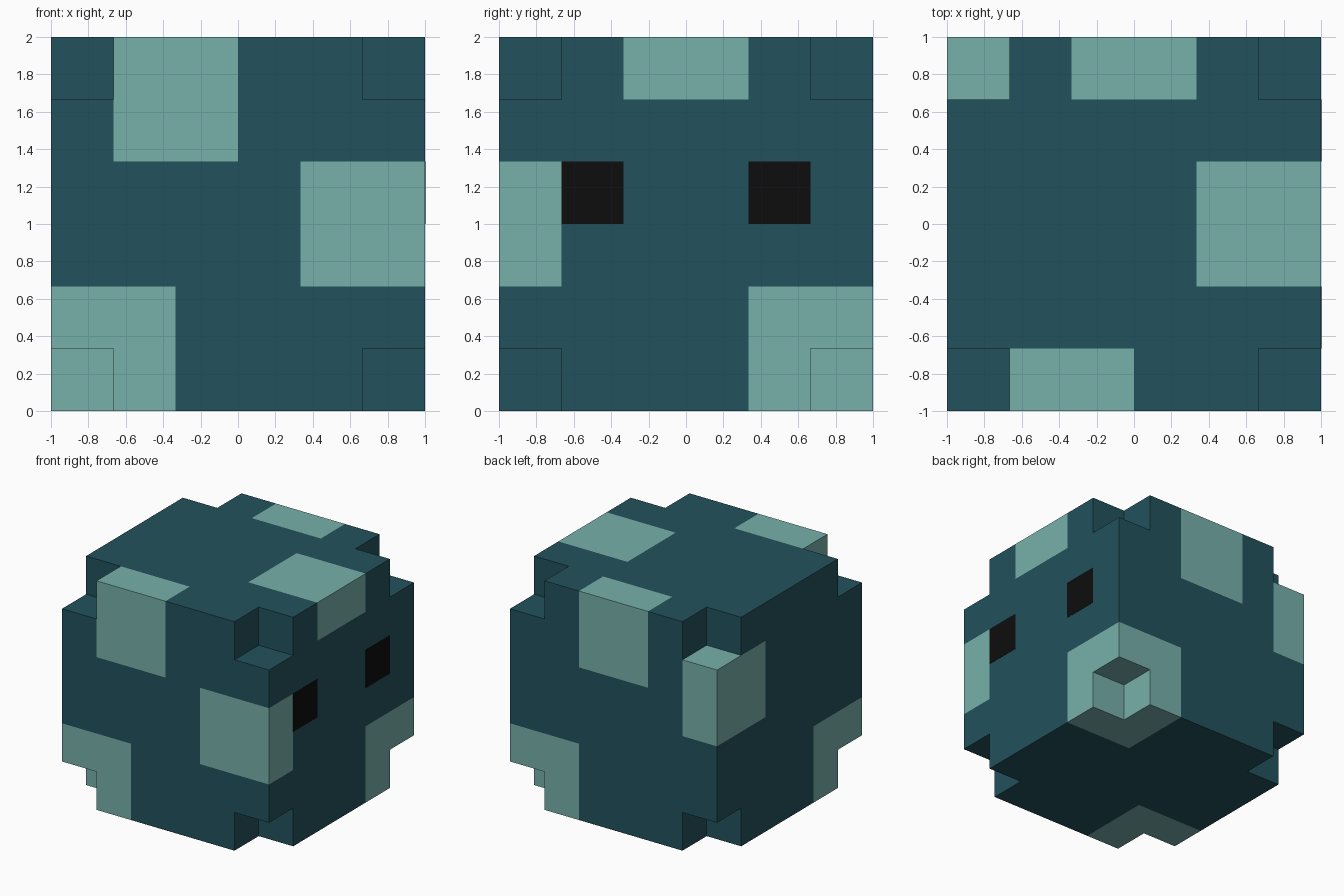
import bpy, bmesh
from mathutils import Vector

cube = bpy.data.objects.get("Cube")
if cube:
    bpy.data.objects.remove(cube, do_unlink=True)

N = 6          # blocks per side
S = 2.0 / N    # block size


def material(name, rgb):
    m = bpy.data.materials.new(name)
    m.use_nodes = True
    col = (*rgb, 1.0)
    m.diffuse_color = col
    m.node_tree.nodes["Principled BSDF"].inputs["Base Color"].default_value = col
    return m


dark_teal = material("dark_teal", (0.016, 0.085, 0.107))
pale_teal = material("pale_teal", (0.184, 0.434, 0.402))
black = material("black", (0.004, 0.004, 0.004))

# Pale spots as block ranges: (min corner, max corner), in blocks
SPOTS = [
    ((1, 0, 4), (3, 1, 6)),   # front, top edge
    ((4, 0, 2), (6, 1, 4)),   # front, side edge
    ((0, 0, 0), (2, 2, 2)),   # front bottom corner
    ((4, 2, 5), (6, 4, 6)),   # top, eye side
    ((4, 4, 0), (6, 6, 2)),   # back bottom corner
    ((2, 5, 4), (4, 6, 6)),   # back, top edge
    ((0, 4, 3), (1, 6, 5)),   # back, side edge
]


def solid(c):
    """Block is inside the cube and is not one of the eight missing corners."""
    return all(0 <= v < N for v in c) and not all(v in (0, N - 1) for v in c)


def in_spot(c):
    return any(all(a <= v < b for v, a, b in zip(c, lo, hi)) for lo, hi in SPOTS)


def link(name, bm, mats):
    me = bpy.data.meshes.new(name)
    bm.to_mesh(me)
    bm.free()
    for m in mats:
        me.materials.append(m)
    ob = bpy.data.objects.new(name, me)
    bpy.context.collection.objects.link(ob)
    return ob


# Body: outer skin of the blocks, spotted by block
bm = bmesh.new()
for i in range(N ** 3):
    c = (i % N, i // N % N, i // N ** 2)
    if not solid(c):
        continue
    for axis in range(3):
        for side in (0, 1):
            n = list(c)
            n[axis] += 2 * side - 1
            if solid(n):
                continue
            corners = []
            for u, v in ((0, 0), (1, 0), (1, 1), (0, 1)):
                p = list(c)
                p[axis] += side
                p[(axis + 1) % 3] += u
                p[(axis + 2) % 3] += v
                corners.append(bm.verts.new(Vector(p) * S - Vector((1, 1, 0))))
            if side == 0:
                corners.reverse()
            bm.faces.new(corners).material_index = int(in_spot(c))
bmesh.ops.remove_doubles(bm, verts=bm.verts, dist=0.001)
link("spotted_body", bm, [dark_teal, pale_teal])

# Eyes: thin square plates on the +x side
for name, y in (("front_eye", -0.5), ("back_eye", 0.5)):
    bm = bmesh.new()
    bmesh.ops.create_cube(bm, size=1.0)
    bmesh.ops.scale(bm, vec=(0.004, S, S), verts=bm.verts)
    eye = link(name, bm, [black])
    eye.location = (1.0, y, 3.5 * S)
